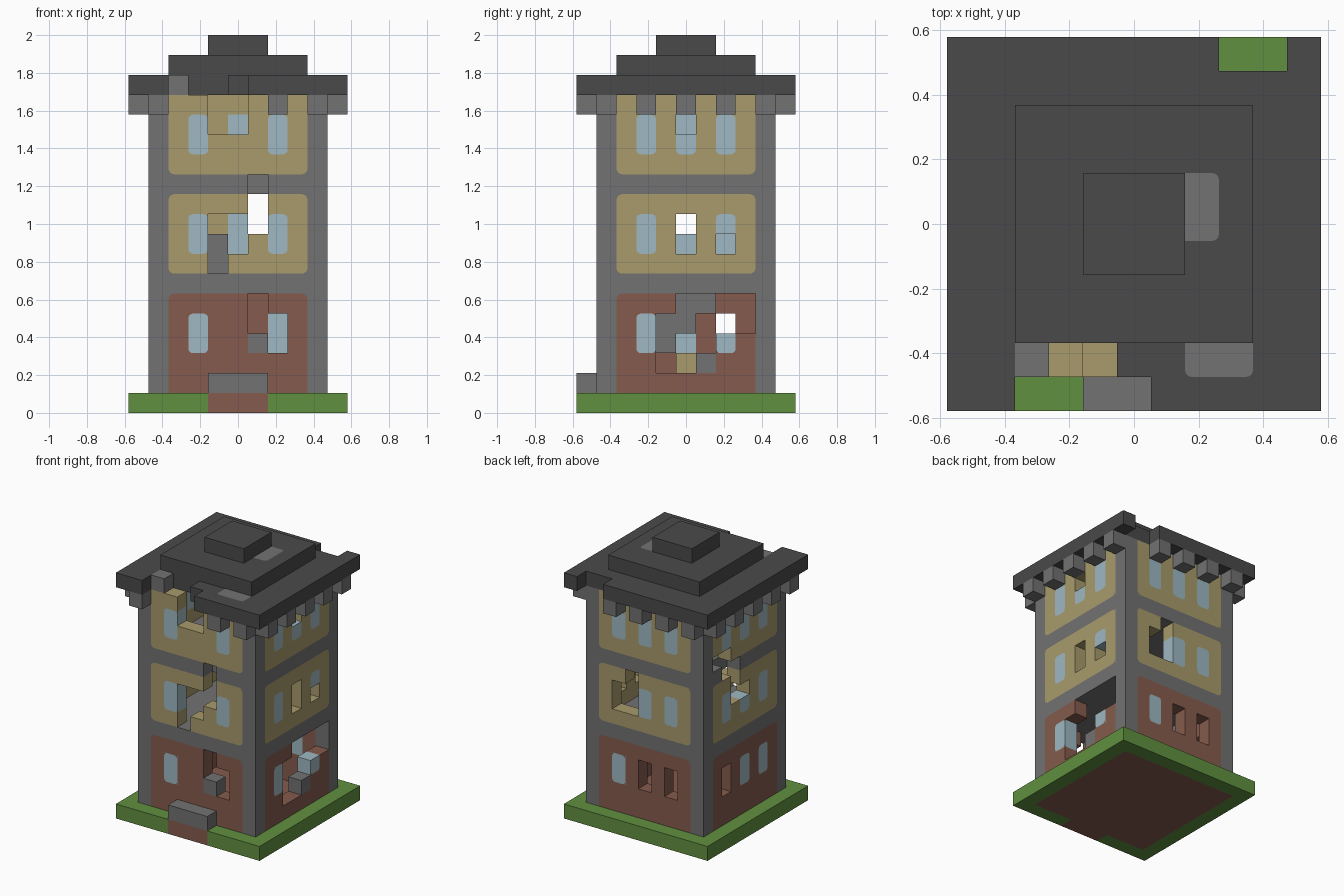
import bpy, bmesh, math
from mathutils import Vector

U = 2 / 19  # edge length of one block

cube = bpy.data.objects.get("Cube")
if cube:
    bpy.data.objects.remove(cube)


def material(name, r, g, b):
    m = bpy.data.materials.new(name)
    m.use_nodes = True
    m.diffuse_color = (r, g, b, 1)
    m.node_tree.nodes["Principled BSDF"].inputs["Base Color"].default_value = (r, g, b, 1)
    return m


MATS = {
    "grass": material("grass green", .119, .279, .052),
    "brick": material("red brick", .235, .105, .074),
    "stone": material("grey stone", .168, .168, .168),
    "plaster": material("tan plaster", .392, .328, .150),
    "glass": material("pale blue glass", .342, .479, .539),
    "slate": material("dark slate", .068, .068, .068),
}
NAMES = list(MATS)

# Every block: (x, y, z) -> (part name, colour)
blocks = {}


def fill(part, colour, xs, ys, zs):
    for x in xs:
        for y in ys:
            for z in zs:
                blocks[x, y, z] = (part, colour)


def span(n):
    return range(-n, n + 1)


def on_side(side, t, d):
    """Place a point t along a side, d out from the centre."""
    return {"front": (t, -d), "back": (t, d), "right": (d, t), "left": (-d, t)}[side]


SIDES = ("front", "back", "right", "left")
FLOORS = ((1, 5, "brick", 3), (7, 10, "plaster", 8), (12, 15, "plaster", 13))


def window_slots(side):
    return (-2, 2) if side == "front" else (-2, 0, 2)


# Ground, brick footing, path and doorstep
fill("ground", "grass", span(5), span(5), [0])
fill("footing", "brick", span(4), span(4), [0])
fill("path", "brick", span(1), [-5], [0])
fill("doorstep", "stone", span(1), [-5], [1])

# Walls, windows and corbels on each side
for side in SIDES:
    for low, high, colour, sill in FLOORS:
        for t in span(3):
            x, y = on_side(side, t, 4)
            fill("walls", colour, [x], [y], range(low, high + 1))
            if t in window_slots(side):
                fill("windows", "glass", [x], [y], (sill, sill + 1))
    for t in range(-4, 5, 2):
        x, y = on_side(side, t, 5)
        fill("corbels", "stone", [x], [y], [15])

# Corner columns, storey bands with floors, stepped roof
fill("corner_columns", "stone", (-4, 4), (-4, 4), range(1, 16))
fill("storey_bands", "stone", span(4), span(4), (6, 11))
for z, half in ((16, 5), (17, 3), (18, 1)):
    fill("roof", "slate", span(half), span(half), [z])

# Inner stairs and loose stones
for y, z in ((-1, 3), (-1, 4), (0, 4), (0, 5), (1, 5)):
    fill("stairs", "stone", [-3], [y], [z])
fill("stairs", "stone", [-1], [3], (7, 8))
fill("stairs", "plaster", [-3], [0], [2])
fill("loose_stones", "stone", [1], [-4], [3])
fill("loose_stones", "stone", [4], [1], [2])
fill("loose_stones", "stone", [-3], [-4], [16])

# Holes broken through the walls: side -> {column: layers}
HOLES = {
    "front": {-1: (7, 8, 9, 14, 15), 0: (8, 9, 14, 15), 1: (4, 5, 9, 10, 11), 2: (3, 4)},
    "right": {-1: (2, 3, 4), 0: (2, 3, 4, 5, 8, 9, 14), 1: (3, 4, 5), 2: (4, 5, 8), 3: (4, 5)},
    "back": {-2: (3, 4), 0: (3, 4), 1: (8, 9, 10), 2: (8, 9)},
    "left": {0: (9,), 1: (9, 10, 11), 2: (3, 4, 11, 12), 3: (12,)},
}
for side, columns in HOLES.items():
    for t, layers in columns.items():
        for z in layers:
            blocks.pop((*on_side(side, t, 4), z), None)

# Missing roof edge pieces and corbels
for x in (-3, -2, -1, 0):
    blocks.pop((x, -5, 16), None)
for x, y in ((-2, -4), (-1, -4), (3, 5), (4, 5)):
    blocks.pop((x, y, 16), None)
for x, y in ((-2, -5), (0, -5), (4, 5)):
    blocks.pop((x, y, 15), None)


def finish(name, bm):
    mesh = bpy.data.meshes.new(name)
    for m in MATS.values():
        mesh.materials.append(m)
    bm.to_mesh(mesh)
    bm.free()
    obj = bpy.data.objects.new(name, mesh)
    bpy.context.collection.objects.link(obj)


def build_part(part):
    """Join the exposed block faces of a part into clean flat surfaces."""
    bm = bmesh.new()
    for cell, (owner, colour) in blocks.items():
        if owner != part:
            continue
        for axis in range(3):
            for sign in (-1, 1):
                n = Vector((0, 0, 0))
                n[axis] = sign
                if tuple(int(c + d) for c, d in zip(cell, n)) in blocks:
                    continue
                a = Vector((0, 0, 0))
                a[(axis + 1) % 3] = 1
                b = n.cross(a)
                centre = Vector(cell) + Vector((0, 0, .5)) + n / 2
                corners = [centre + (a * i + b * j) / 2 for i, j in ((-1, -1), (1, -1), (1, 1), (-1, 1))]
                face = bm.faces.new([bm.verts.new(p * U) for p in corners])
                face.material_index = NAMES.index(colour)
    bmesh.ops.remove_doubles(bm, verts=bm.verts, dist=U / 100)
    bmesh.ops.dissolve_limit(bm, angle_limit=.01, verts=bm.verts, edges=bm.edges, delimit={"MATERIAL"})
    finish(part, bm)


for part in sorted({p for p, c in blocks.values()}):
    build_part(part)

# Small painted fillets that round the corners of panels and windows
trim = bmesh.new()


def fillet(side, t, z, dt, dz, radius, colour):
    x, y = on_side(side, t, 4)
    if (x, y, z) not in blocks:
        return
    ct, cz = t + dt / 2, z + .5 + dz / 2
    shape = [(ct, cz)]
    for i in range(5):
        a = i * math.pi / 8
        shape.append((ct - dt * radius * (1 - math.cos(a)), cz - dz * radius * (1 - math.sin(a))))
    points = [Vector((*on_side(side, p, 4.515), q)) * U for p, q in shape]
    face = trim.faces.new([trim.verts.new(p) for p in points])
    face.material_index = NAMES.index(colour)
    face.normal_update()
    if face.normal.dot(Vector((*on_side(side, 0, 1), 0))) < 0:
        face.normal_flip()


for side in SIDES:
    for low, high, colour, sill in FLOORS:
        for s in (-1, 1):
            if high < 15:
                fillet(side, 3 * s, high, s, 1, .3, "stone")
            if low > 1:
                fillet(side, 3 * s, low, s, -1, .3, "stone")
            for t in window_slots(side):
                fillet(side, t, sill, s, -1, .25, colour)
                fillet(side, t, sill + 1, s, 1, .25, colour)
finish("rounded_corner_trim", trim)


# Grey rounded patches on the roof steps
patches = bmesh.new()
for x, y, z in ((1.5, .5, 18), (2.5, -3.5, 17)):
    ring = []
    for sx, sy, start in ((1, 1, 0), (-1, 1, 1), (-1, -1, 2), (1, -1, 3)):
        for i in range(4):
            a = (start + i / 3) * math.pi / 2
            p = Vector((x + .8 * sx + .2 * math.cos(a), y + .8 * sy + .2 * math.sin(a), z + .02))
            ring.append(patches.verts.new(p * U))
    patches.faces.new(ring).material_index = NAMES.index("stone")
finish("roof_patches", patches)
